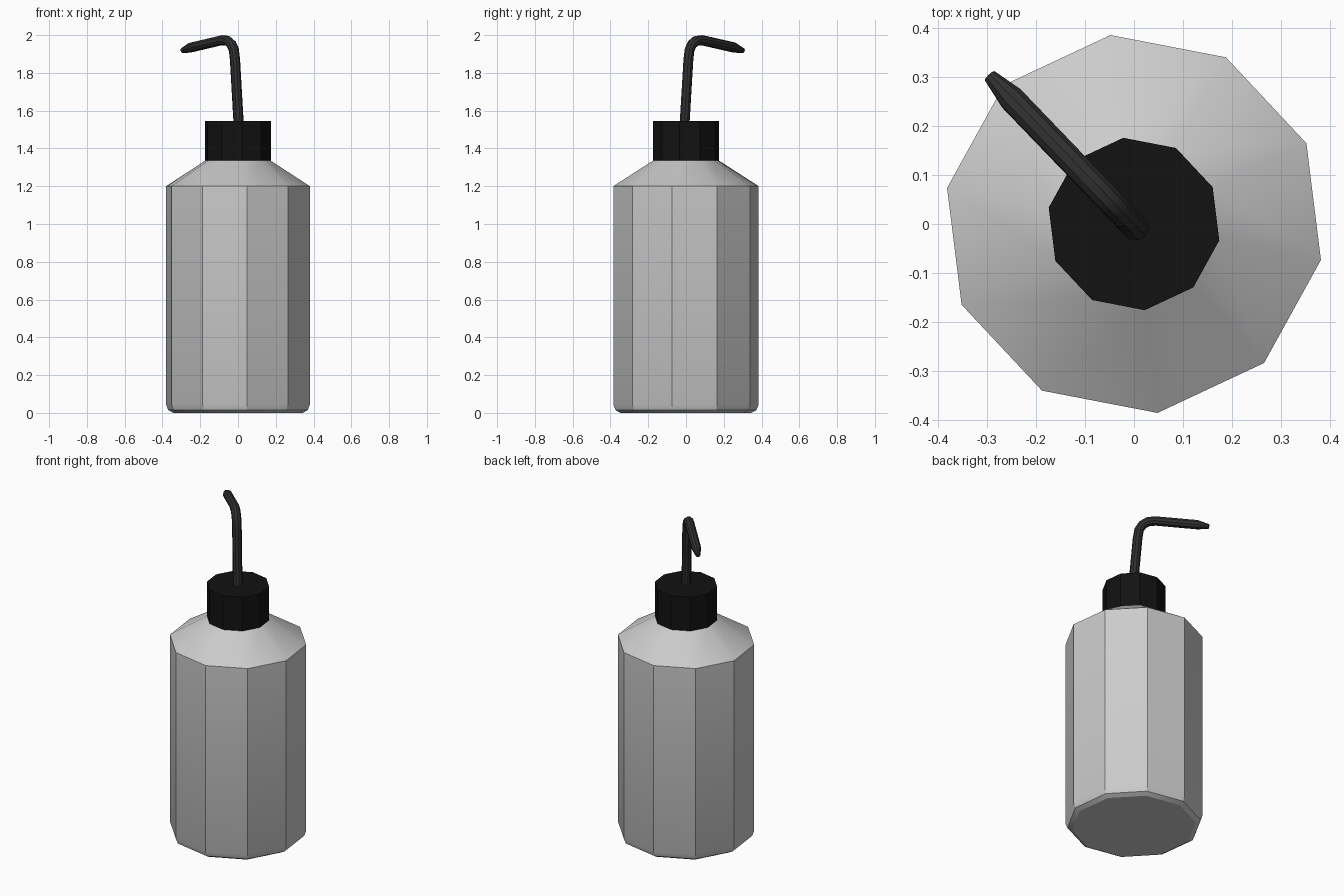
import bpy, bmesh, math
from mathutils import Vector

if "Cube" in bpy.data.objects:
    bpy.data.objects.remove(bpy.data.objects["Cube"])

SIDES = 10
TURN = math.radians(-10.9)


def material(name, v):
    m = bpy.data.materials.new(name)
    m.diffuse_color = (v, v, v, 1)
    m.use_nodes = True
    m.node_tree.nodes["Principled BSDF"].inputs["Base Color"].default_value = m.diffuse_color
    return m


def skin(name, rings, mat=None):
    """Bridge successive rings of points and cap both ends."""
    bm = bmesh.new()
    loops = [[bm.verts.new(p) for p in r] for r in rings]
    for a, b in zip(loops, loops[1:]):
        for i in range(SIDES):
            j = (i + 1) % SIDES
            bm.faces.new((a[i], a[j], b[j], b[i]))
    bm.faces.new(loops[0])
    bm.faces.new(loops[-1])
    bmesh.ops.recalc_face_normals(bm, faces=bm.faces)
    me = bpy.data.meshes.new(name)
    bm.to_mesh(me)
    bm.free()
    ob = bpy.data.objects.new(name, me)
    bpy.context.collection.objects.link(ob)
    if mat:
        me.materials.append(mat)
    bpy.ops.object.select_all(action='DESELECT')
    ob.select_set(True)
    bpy.context.view_layer.objects.active = ob
    bpy.ops.object.shade_smooth_by_angle(angle=math.radians(30))
    return ob


def circle(center, u, v, r):
    angles = [TURN + 2 * math.pi * i / SIDES for i in range(SIDES)]
    return [center + r * (math.cos(a) * u + math.sin(a) * v) for a in angles]


def lathe(name, profile, mat=None):
    X, Y = Vector((1, 0, 0)), Vector((0, 1, 0))
    return skin(name, [circle(Vector((0, 0, z)), X, Y, r) for r, z in profile], mat)


# Bottle with chamfered base and sloped shoulder
lathe("bottle_body", [(0.35, 0), (0.376, 0.015), (0.388, 0.045),
                      (0.388, 1.2), (0.172, 1.338)])

# Screw cap
lathe("screw_cap", [(0.177, 1.335), (0.177, 1.545)], material("cap_black", 0.006))

# Bent spout tube: x, z, radius along a diagonal vertical plane
path = [(0.004, 1.52, 0.027), (-0.016, 1.87, 0.027), (-0.022, 1.922, 0.027),
        (-0.035, 1.952, 0.027), (-0.056, 1.970, 0.027), (-0.085, 1.973, 0.027),
        (-0.25, 1.934, 0.027), (-0.294, 1.918, 0.014)]
pts = [Vector((x, -0.004 - 1.04 * x, z)) for x, z, r in path]
side = Vector((1.04, 1, 0)).normalized()
rings = []
for i, p in enumerate(pts):
    before = (p - pts[max(i - 1, 0)]).normalized()
    after = (pts[min(i + 1, len(pts) - 1)] - p).normalized()
    tangent = (before + after).normalized()
    rings.append(circle(p, side, tangent.cross(side), path[i][2]))
skin("spout_tube", rings, material("tube_dark", 0.03))
